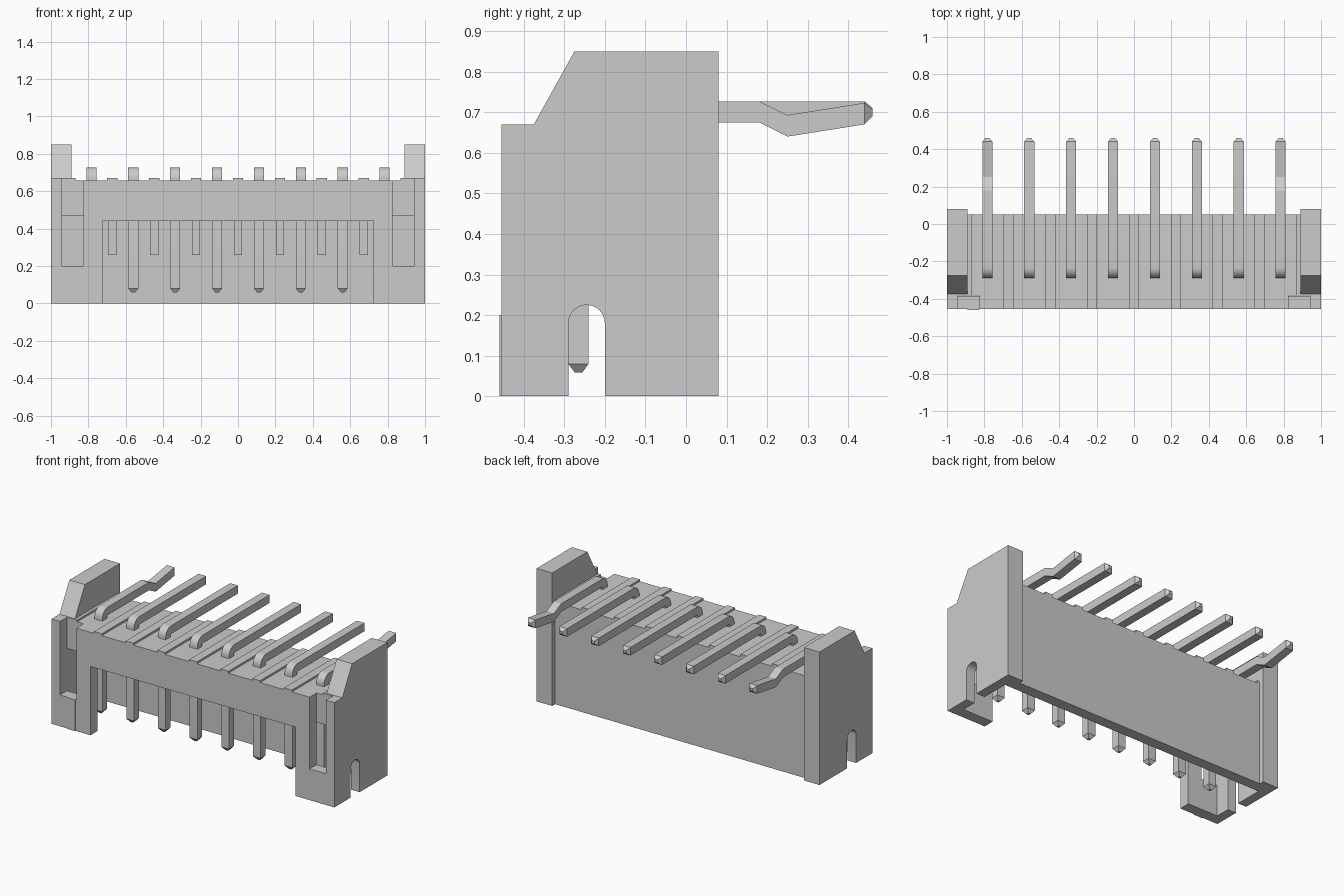
import bpy, bmesh, math

if "Cube" in bpy.data.objects:
    bpy.data.objects.remove(bpy.data.objects["Cube"])

def make(name, bm):
    bmesh.ops.recalc_face_normals(bm, faces=bm.faces[:])
    me = bpy.data.meshes.new(name)
    bm.to_mesh(me)
    bm.free()
    ob = bpy.data.objects.new(name, me)
    bpy.context.collection.objects.link(ob)
    return ob

def prism(name, prof, x0, x1):
    """Extrude a (y, z) profile along x."""
    bm = bmesh.new()
    f = bm.faces.new([bm.verts.new((x0, y, z)) for y, z in prof])
    r = bmesh.ops.extrude_face_region(bm, geom=[f])
    vs = [v for v in r["geom"] if isinstance(v, bmesh.types.BMVert)]
    bmesh.ops.translate(bm, verts=vs, vec=(x1 - x0, 0, 0))
    return make(name, bm)

def box(name, x0, x1, y0, y1, z0, z1):
    return prism(name, [(y0, z0), (y1, z0), (y1, z1), (y0, z1)], x0, x1)

def boolean(target, tool, op):
    tool.hide_render = True
    m = target.modifiers.new("bool", 'BOOLEAN')
    m.operation, m.solver, m.object = op, 'EXACT', tool
    bpy.context.view_layer.objects.active = target
    bpy.ops.object.modifier_apply(modifier=m.name)
    bpy.data.objects.remove(tool)

pitch = 0.224
FRONT = -0.455

# Housing: central block plus end plates
housing = box("housing", -0.95, 0.95, FRONT, 0.05, 0, 0.67)
plate = [(FRONT, 0), (0.08, 0), (0.08, 0.85), (-0.275, 0.85), (-0.375, 0.67), (FRONT, 0.67)]
for s in (-1, 1):
    boolean(housing, prism("end_plate", plate, s * 0.89, s * 1.0), 'UNION')

# Mating cavity and front window
boolean(housing, box("cavity_cut", -0.94, 0.94, -0.385, -0.02, -0.1, 0.47), 'DIFFERENCE')
boolean(housing, box("window_cut", -0.725, 0.725, -0.6, -0.3, -0.1, 0.44), 'DIFFERENCE')

# Front pockets
for s in (-1, 1):
    boolean(housing, box("pocket_cut", s * 0.825, s * 0.94, -0.6, -0.383, 0.2, 0.9), 'DIFFERENCE')

# Round-topped slots through both end walls
slot = [(-0.29, -0.1), (-0.2, -0.1)]
for i in range(13):
    a = math.pi * i / 12
    slot.append((-0.245 + 0.045 * math.cos(a), 0.18 + 0.045 * math.sin(a)))
boolean(housing, prism("slot_cut", slot, -1.2, 1.2), 'DIFFERENCE')

# Shallow pin channels on top, leaving thin raised strips between pins
for i in range(8):
    x = (i - 3.5) * pitch
    a = -0.87 if i == 0 else x - 0.0845
    b = 0.87 if i == 7 else x + 0.0845
    boolean(housing, prism("channel_cut", [(-0.6, 0.658), (-0.31, 0.658), (0.2, 0.652),
                                           (0.2, 0.75), (-0.6, 0.75)], a, b), 'DIFFERENCE')

# Ribs inside the cavity, between the pins
for i in range(7):
    x = (i - 3) * pitch
    box("inner_rib", x - 0.022, x + 0.022, -0.07, -0.015, 0.26, 0.475)

# First-position marker on the front
box("polarity_mark", -0.89, -0.83, -0.46, FRONT + 0.005, 0, 0.2)

# Pins: a loft of rectangular sections
W = 0.027

def pin(x, kinked):
    secs = [(-0.274, 0.058, -0.256, 0.058, 0.009), (-0.29, 0.08, -0.24, 0.08, W)]
    for k in range(9):
        a = math.pi / 2 * k / 8
        c, s = math.cos(a), math.sin(a)
        secs.append((-0.233 - 0.057 * c, 0.67 + 0.057 * s,
                     -0.233 - 0.007 * c, 0.67 + 0.005 * s, W))
    if kinked:
        secs += [(0.18, 0.727, 0.18, 0.675, W), (0.25, 0.693, 0.25, 0.64, W),
                 (0.44, 0.723, 0.44, 0.67, W), (0.46, 0.706, 0.46, 0.69, 0.01)]
    else:
        secs += [(0.44, 0.727, 0.44, 0.675, W), (0.46, 0.71, 0.46, 0.692, 0.01)]
    bm = bmesh.new()
    rings = []
    for y0, z0, y1, z1, w in secs:
        rings.append([bm.verts.new(p) for p in ((x - w, y0, z0), (x + w, y0, z0),
                                                (x + w, y1, z1), (x - w, y1, z1))])
    for p, q in zip(rings, rings[1:]):
        for j in range(4):
            bm.faces.new((p[j], p[(j + 1) % 4], q[(j + 1) % 4], q[j]))
    bm.faces.new(rings[0])
    bm.faces.new(rings[-1])
    return make("pin", bm)

pins = [pin((i - 3.5) * pitch, i in (0, 7)) for i in range(8)]

# Smooth the rounded bends, keep hard edges
for ob in pins + [housing]:
    bpy.ops.object.select_all(action='DESELECT')
    ob.select_set(True)
    bpy.context.view_layer.objects.active = ob
    bpy.ops.object.shade_smooth_by_angle(angle=math.radians(16))
